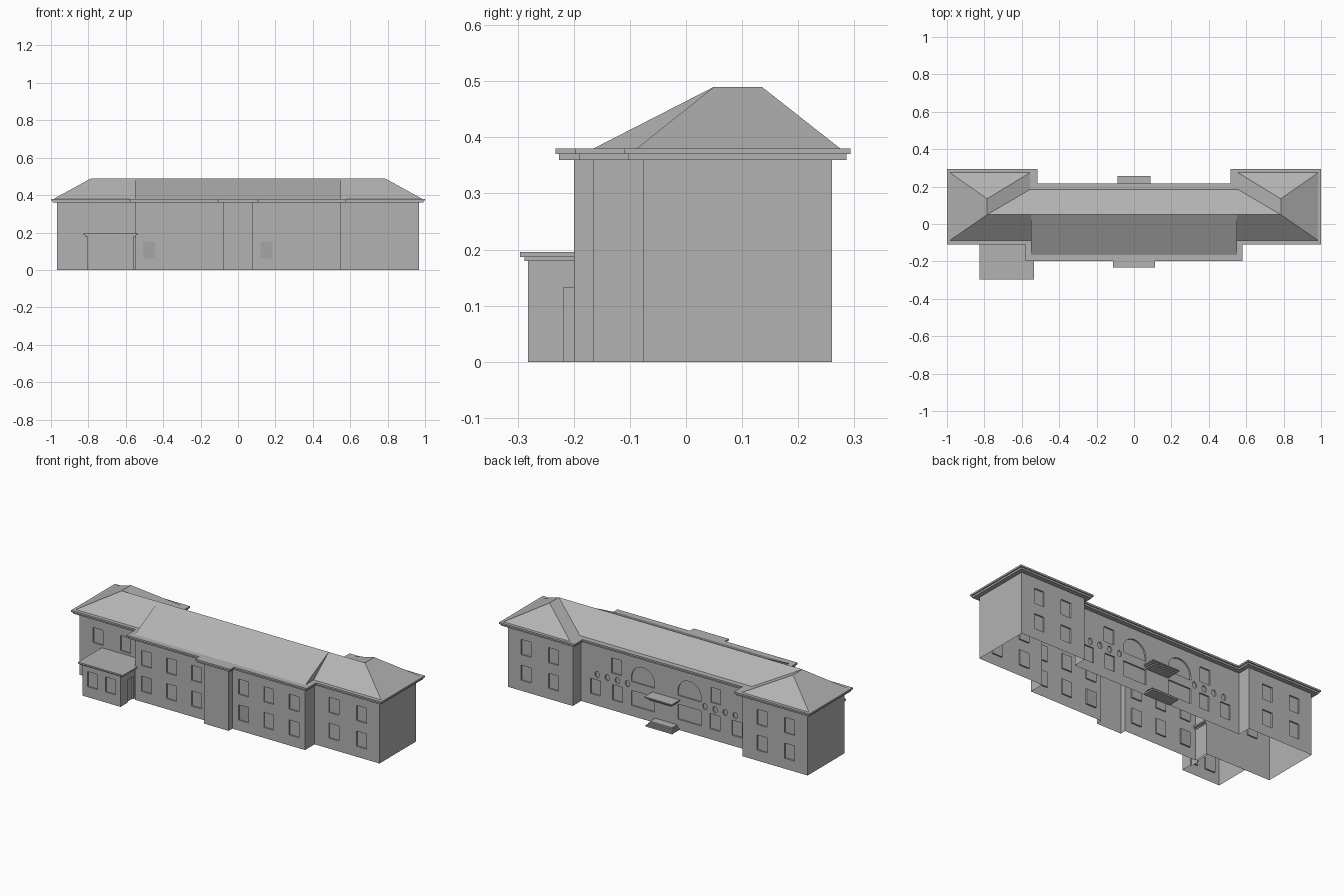
import bpy, bmesh, math

if "Cube" in bpy.data.objects:
    bpy.data.objects.remove(bpy.data.objects["Cube"])


def material(name, value):
    m = bpy.data.materials.new(name)
    m.use_nodes = True
    m.diffuse_color = (value, value, value, 1)
    m.node_tree.nodes["Principled BSDF"].inputs["Base Color"].default_value = (value, value, value, 1)
    return m


GREY = material("plaster grey", 0.45)
SHADE = material("shutter grey", 0.38)
WALL_TOP, EAVES, RIDGE = 0.36, 0.38, 0.49
DEPTH = 0.008


def finish(bm, name, mat=GREY):
    bmesh.ops.recalc_face_normals(bm, faces=bm.faces)
    mesh = bpy.data.meshes.new(name)
    bm.to_mesh(mesh)
    bm.free()
    mesh.materials.append(mat)
    ob = bpy.data.objects.new(name, mesh)
    bpy.context.scene.collection.objects.link(ob)
    return ob


def extrude(bm, points, vec):
    face = bm.faces.new([bm.verts.new(p) for p in points])
    new = bmesh.ops.extrude_face_region(bm, geom=[face], use_keep_orig=True)["geom"]
    bmesh.ops.translate(bm, vec=vec, verts=[v for v in new if isinstance(v, bmesh.types.BMVert)])


def add_box(bm, x0, x1, y0, y1, z0, z1):
    extrude(bm, [(x0, y0, z0), (x1, y0, z0), (x1, y1, z0), (x0, y1, z0)], (0, 0, z1 - z0))


def box(name, *size, mat=GREY):
    bm = bmesh.new()
    add_box(bm, *size)
    return finish(bm, name, mat)


def recess(bm, outline, y):
    """Cutter sunk to DEPTH on both sides of a wall plane."""
    extrude(bm, [(x, y - DEPTH, z) for x, z in outline], (0, 2 * DEPTH, 0))


def window(bm, x, y, z, w=0.064, h=0.088):
    recess(bm, [(x - w / 2, z - h / 2), (x + w / 2, z - h / 2),
                (x + w / 2, z + h / 2), (x - w / 2, z + h / 2)], y)


def ellipse(x, z, rx, rz, turn, n):
    return [(x + rx * math.cos(turn * i / n), z + rz * math.sin(turn * i / n)) for i in range(n)]


def cut(ob, bm):
    """Sink the openings, then leave the shell open underneath."""
    cutter = finish(bm, "opening_cutter")
    cutter.hide_render = True
    mod = ob.modifiers.new("openings", "BOOLEAN")
    mod.operation, mod.solver, mod.object = "DIFFERENCE", "EXACT", cutter
    graph = bpy.context.evaluated_depsgraph_get()
    mesh = bpy.data.meshes.new_from_object(ob.evaluated_get(graph))
    ob.modifiers.clear()
    ob.data = mesh
    bpy.data.objects.remove(cutter)
    bm = bmesh.new()
    bm.from_mesh(mesh)
    floor = [f for f in bm.faces if all(v.co.z < 0.0005 for v in f.verts)]
    bmesh.ops.delete(bm, geom=floor, context="FACES")
    bm.to_mesh(mesh)
    bm.free()


def slab(name, o, z0, z1):
    """Building footprint grown by o and extruded."""
    half = [(0.08 + o, -0.2 - o), (0.08 + o, -0.165 - o), (0.548 + o, -0.165 - o),
            (0.548 + o, -0.077 - o), (0.967 + o, -0.077 - o), (0.967 + o, 0.26 + o),
            (0.548 - o, 0.26 + o), (0.548 - o, 0.183 + o)]
    outline = half + [(-x, y) for x, y in reversed(half)]
    bm = bmesh.new()
    extrude(bm, [(x, y, z0) for x, y in outline], (0, 0, z1 - z0))
    return finish(bm, name)


# Main walls with windows, arches and oval niches
walls = slab("main_walls", 0, 0, WALL_TOP)
cuts = bmesh.new()
LOW, HIGH = 0.105, 0.255
for s in (-1, 1):
    for x in (0.672, 0.85):
        for z in (LOW, HIGH):
            window(cuts, s * x, 0.26, z)
            if s > 0 or z == HIGH:
                window(cuts, s * x, -0.077, z)
    for z in (LOW, HIGH):
        for x in (0.152, 0.314, 0.476):
            window(cuts, s * x, -0.165, z)
    for x in (0.314, 0.456):
        window(cuts, s * x, 0.183, LOW)
    window(cuts, s * 0.32, 0.183, HIGH + 0.005)
    window(cuts, s * 0.15, 0.183, LOW, 0.15)
    arch = ellipse(s * 0.15, 0.225, 0.075, 0.075, math.pi, 16)
    recess(cuts, arch + [(s * 0.15 - 0.075, 0.225), (s * 0.15 - 0.075, 0.2), (s * 0.15 + 0.075, 0.2)], 0.183)
    for i in range(4):
        x = 0.25 + 0.065 * i
        recess(cuts, ellipse(s * x, 0.181, 0.014, 0.019, math.tau, 14), 0.183)
cut(walls, cuts)

# Two shuttered windows on the front
for x, side in ((0.152, "left"), (-0.476, "right")):
    y = -0.165 + DEPTH
    box("shutter_" + side, x - 0.032, x + 0.032, y - 0.002, y + 0.001,
        LOW - 0.044, LOW + 0.044, mat=SHADE)

# Two-step cornice
slab("cornice_lower", 0.026, WALL_TOP, 0.37)
slab("cornice_upper", 0.033, 0.37, EAVES)

# Roof: hipped wings joined by a long main ridge
bm = bmesh.new()


def face(*pts):
    bm.faces.new([bm.verts.new(p) for p in pts])


face((-0.55, -0.165, EAVES), (0.55, -0.165, EAVES), (0.55, 0.05, RIDGE), (-0.55, 0.05, RIDGE))
face((0.555, 0.185, EAVES), (-0.555, 0.185, EAVES), (-0.785, 0.05, RIDGE), (0.785, 0.05, RIDGE))
for s in (-1, 1):
    front_peak, back_peak = (s * 0.785, 0.05, RIDGE), (s * 0.785, 0.135, RIDGE)
    front_out, back_out = (s * 0.985, -0.088, EAVES), (s * 0.985, 0.275, EAVES)
    front_in, back_in = (s * 0.55, -0.088, EAVES), (s * 0.555, 0.275, EAVES)
    main_end = (s * 0.55, 0.05, RIDGE)
    face(front_in, front_out, front_peak, main_end)
    face(front_out, back_out, back_peak, front_peak)
    face(back_out, back_in, back_peak)
    face(back_in, (s * 0.555, 0.185, EAVES), front_peak, back_peak)
    face((s * 0.55, -0.165, EAVES), front_in, main_end)
bmesh.ops.remove_doubles(bm, verts=bm.verts, dist=0.0005)
finish(bm, "roof")

# Low front annex with a side door
annex = box("annex_walls", -0.805, -0.56, -0.282, -0.077, 0, 0.18)
cuts = bmesh.new()
for x in (-0.74, -0.625):
    window(cuts, x, -0.282, 0.105)
add_box(cuts, -0.56 - DEPTH, -0.55, -0.218, -0.165, -0.01, 0.132)
cut(annex, cuts)
box("annex_cornice_lower", -0.817, -0.545, -0.288, -0.077, 0.18, 0.187)
box("annex_cornice_upper", -0.825, -0.535, -0.296, -0.077, 0.187, 0.196)

# Rear entrance canopy and steps
for i in range(3):
    g = 0.007 * i
    box(f"canopy_tier_{i + 1}", -0.074 - g, 0.074 + g, 0.18, 0.242 + g, 0.155 + g, 0.162 + g)
    box(f"entrance_step_{i + 1}", -0.085 + g, 0.085 - g, 0.18, 0.25 - 1.5 * g,
        0.009 * i, 0.009 * (i + 1))
